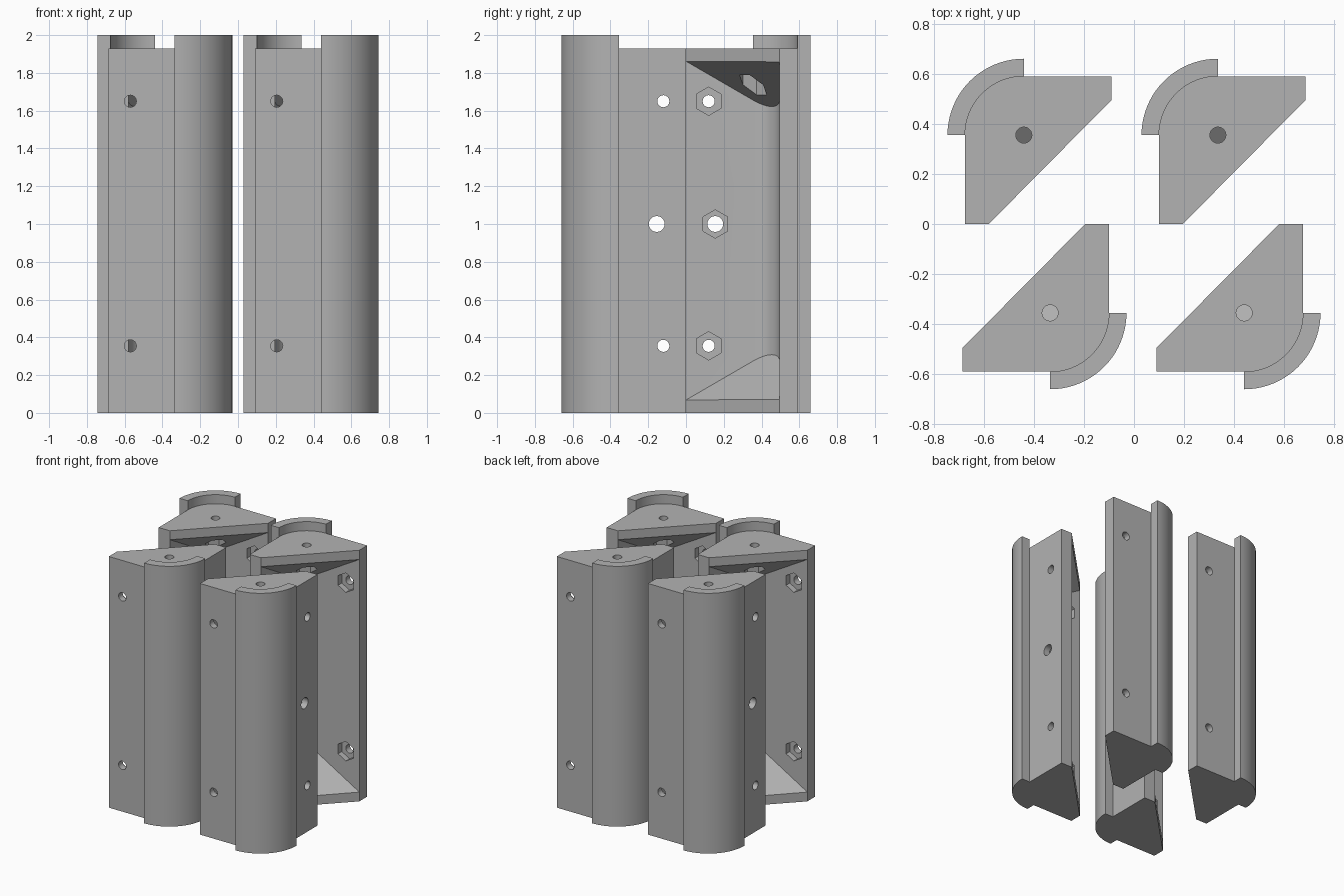
import bpy, bmesh
from math import sin, cos, pi
from mathutils import Matrix

cube = bpy.data.objects.get("Cube")
if cube:
    bpy.data.objects.remove(cube)

HEIGHT, SHELF = 2.0, 1.93          # rim top, body top
R_RIM, R_BODY, R_POCKET = 0.305, 0.235, 0.14
LEG, BACK = 0.355, 0.35            # reach of the two walls
SEG = 20

grey = bpy.data.materials.new("plain grey")
grey.use_nodes = True
grey.diffuse_color = (0.45, 0.45, 0.45, 1)
grey.node_tree.nodes["Principled BSDF"].inputs["Base Color"].default_value = grey.diffuse_color


def arc(r):
    return [(r * sin(a), -r * cos(a)) for a in (i * pi / 2 / SEG for i in range(SEG + 1))]


def make_object(name, bm):
    bmesh.ops.recalc_face_normals(bm, faces=bm.faces)
    mesh = bpy.data.meshes.new(name)
    bm.to_mesh(mesh)
    bm.free()
    mesh.materials.append(grey)
    ob = bpy.data.objects.new(name, mesh)
    bpy.context.collection.objects.link(ob)
    return ob


def walls(bm, low, high):
    n = len(low)
    for i in range(n):
        j = (i + 1) % n
        bm.faces.new((low[i], low[j], high[j], high[i]))


# Corner bracket: solid body with a raised quarter-round rim on the corner
inner, outer = arc(R_BODY), arc(R_RIM)
sides = [(R_BODY, LEG), (R_POCKET, LEG), (-BACK, -R_POCKET), (-BACK, -R_BODY)]
outline = sides + [inner[0]] + outer + [inner[-1]]
rim = outer + inner[::-1]
bm = bmesh.new()
cache = {}


def layer(points, z):
    for p in points:
        if (p, z) not in cache:
            cache[p, z] = bm.verts.new((*p, z))
    return [cache[p, z] for p in points]


walls(bm, layer(outline, 0), layer(outline, SHELF))
bm.faces.new(layer(outline, 0)[::-1])
bm.faces.new(layer(sides + inner, SHELF))
walls(bm, layer(rim, SHELF), layer(rim, HEIGHT))
bm.faces.new(layer(rim, HEIGHT))
bracket = make_object("bracket", bm)

# Pocket cutter: open on the diagonal, with sloping floor and ceiling
bm = bmesh.new()
extra = 0.05
plan = [(R_POCKET, LEG + extra), (-BACK - extra, -R_POCKET)] + arc(R_POCKET)


def floor(p):
    return 0.07 + 0.82 * (0.2125 - p[1] + p[0]) / 2 ** 0.5


low = [bm.verts.new((*p, floor(p))) for p in plan]
high = [bm.verts.new((*p, SHELF - floor(p))) for p in plan]
walls(bm, low, high)
bm.faces.new(low[::-1])
bm.faces.new(high)
pocket = make_object("pocket_cutter", bm)

# Bolt holes and hexagonal nut recesses
ALONG_X = Matrix.Rotation(pi / 2, 4, 'Y') @ Matrix.Rotation(pi / 2, 4, 'Z')
ALONG_Y = Matrix.Rotation(pi / 2, 4, 'X')
ALONG_Z = Matrix.Rotation(-pi / 4, 4, 'Z')


def rod(bm, centre, turn, r, length, segments):
    bmesh.ops.create_cone(bm, cap_ends=True, segments=segments, radius1=r, radius2=r,
                          depth=length, matrix=Matrix.Translation(centre) @ turn)


holes, nuts = bmesh.new(), bmesh.new()
bolts = [(R_BODY, z, 0.032) for z in (0.355, 1.65)]
for y, z, r in bolts + [(0.2, 1.0, 0.042)]:
    rod(holes, (0.2, y, z), ALONG_X, r, 0.24, 24)
    rod(nuts, (0.14, y, z), ALONG_X, 0.075, 0.09, 6)
for x, z, r in bolts:
    rod(holes, (-x, -0.2, z), ALONG_Y, r, 0.24, 24)
    rod(nuts, (-x, -0.14, z), ALONG_Y, 0.075, 0.09, 6)
rod(holes, (0, 0, 1.8), ALONG_Z, 0.032, 0.4, 24)
rod(nuts, (0, 0, 1.72), ALONG_Z, 0.075, 0.24, 6)
cutters = [pocket, make_object("hole_cutter", holes), make_object("nut_cutter", nuts)]

for c in cutters:
    c.hide_render = True
    mod = bracket.modifiers.new(c.name, 'BOOLEAN')
    mod.operation, mod.solver, mod.object = 'DIFFERENCE', 'EXACT', c

# Bake the cuts, then drop the cutters
bpy.context.view_layer.update()
mesh = bpy.data.meshes.new_from_object(
    bracket.evaluated_get(bpy.context.evaluated_depsgraph_get()))
bracket.modifiers.clear()
bracket.data = mesh
for c in cutters:
    bpy.data.objects.remove(c)

bpy.ops.object.select_all(action='DESELECT')
bracket.select_set(True)
bpy.context.view_layer.objects.active = bracket
bpy.ops.object.shade_smooth_by_angle(angle=pi / 6)

# Four copies: front pair as built, back pair turned half way round
places = {"front_right_bracket": (0.44, -LEG, 0), "front_left_bracket": (-0.335, -LEG, 0),
          "back_right_bracket": (0.335, LEG, pi), "back_left_bracket": (-0.44, LEG, pi)}
for name, (x, y, turn) in places.items():
    ob = bpy.data.objects.new(name, bracket.data)
    ob.location = (x, y, 0)
    ob.rotation_euler.z = turn
    bpy.context.collection.objects.link(ob)
bpy.data.objects.remove(bracket)
